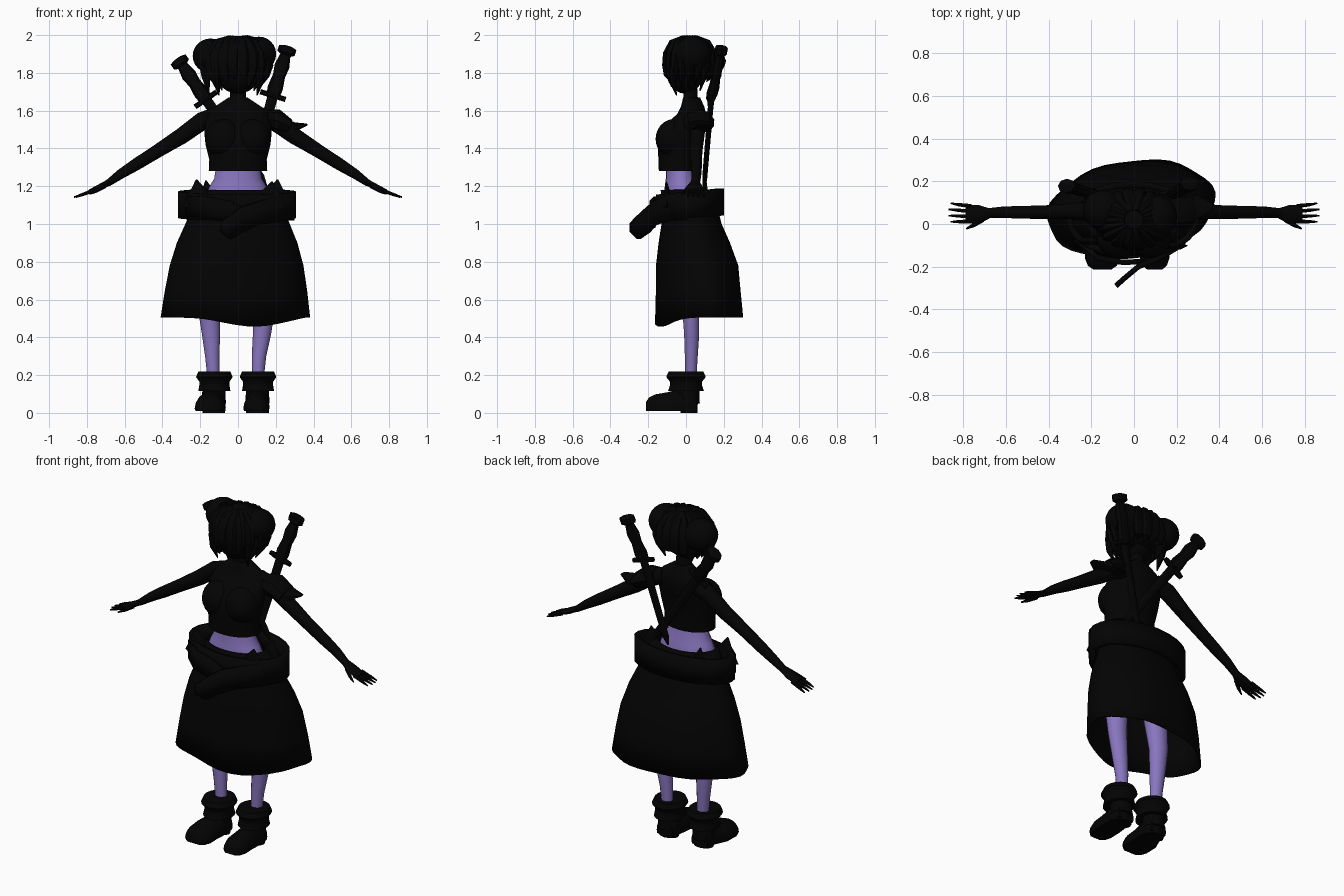
import bpy, math
from mathutils import Vector

cube = bpy.data.objects.get("Cube")
if cube:
    bpy.data.objects.remove(cube)


def material(name, rgb):
    m = bpy.data.materials.new(name)
    m.use_nodes = True
    m.diffuse_color = (*rgb, 1)
    bsdf = m.node_tree.nodes["Principled BSDF"]
    bsdf.inputs["Base Color"].default_value = (*rgb, 1)
    bsdf.inputs["Roughness"].default_value = 0.9
    return m


BLACK = material("black", (0.001, 0.001, 0.001))
PURPLE = material("purple", (0.25, 0.18, 0.52))


def build(name, verts, faces, mat=BLACK, thick=0):
    me = bpy.data.meshes.new(name)
    me.from_pydata([tuple(v) for v in verts], [], faces)
    me.materials.append(mat)
    for p in me.polygons:
        p.use_smooth = True
    me.set_sharp_from_angle(angle=math.radians(40))
    ob = bpy.data.objects.new(name, me)
    bpy.context.collection.objects.link(ob)
    if thick:
        mod = ob.modifiers.new("thickness", "SOLIDIFY")
        mod.thickness, mod.offset = thick, 0
    return ob


def bridge(name, rings, mat=BLACK, caps=True, thick=0):
    """Join equal rings of points into a skin."""
    n = len(rings[0])
    verts = [v for r in rings for v in r]
    faces = []
    for i in range(len(rings) - 1):
        for j in range(n):
            k = (j + 1) % n
            faces.append((i*n + j, i*n + k, i*n + n + k, i*n + n + j))
    if caps:
        faces.append(tuple(reversed(range(n))))
        faces.append(tuple(range(len(verts) - n, len(verts))))
    return build(name, verts, faces, mat, thick)


def loft(name, sections, mat=BLACK, n=20):
    """Stack level ellipses given as (x, y, z, rx, ry)."""
    ring = [math.tau * j / n for j in range(n)]
    return bridge(name, [[(x + a*math.cos(t), y + b*math.sin(t), z) for t in ring]
                         for x, y, z, a, b in sections], mat)


def tube(name, path, mat=BLACK, n=10, ref=(0, 1, 0), floor=None):
    """Sweep an ellipse along (x, y, z, radius across ref, radius along ref)."""
    pts = [Vector(p[:3]) for p in path]
    rings = []
    for i, p in enumerate(path):
        d = (pts[min(i + 1, len(pts) - 1)] - pts[max(i - 1, 0)]).normalized()
        u = d.cross(Vector(ref)).normalized()
        v = d.cross(u)
        ring = [pts[i] + u*p[3]*math.cos(math.tau*j/n) + v*p[4]*math.sin(math.tau*j/n)
                for j in range(n)]
        if floor is not None:
            for q in ring:
                q.z = max(q.z, floor)
        rings.append(ring)
    return bridge(name, rings, mat)


def ball(name, center, radii, mat=BLACK):
    bpy.ops.mesh.primitive_uv_sphere_add(segments=20, ring_count=12, location=center)
    ob = bpy.context.object
    ob.name, ob.scale = name, radii
    ob.data.materials.append(mat)
    bpy.ops.object.shade_smooth_by_angle()
    return ob


def ribbon(name, path, closed=False, thick=0.025):
    """Upright strip given as (x, y, bottom z, top z)."""
    n = len(path)
    verts = [(x, y, z) for x, y, a, b in path for z in (a, b)]
    faces = [(2*i, 2*((i + 1) % n), 2*((i + 1) % n) + 1, 2*i + 1)
             for i in range(n if closed else n - 1)]
    return build(name, verts, faces, BLACK, thick)


# Head and neck
ball("head", (0, -0.005, 1.81), (0.12, 0.1, 0.12))
loft("neck", [(0, .025, 1.6, .07, .05), (0, .025, 1.66, .043, .038), (0, .02, 1.76, .04, .037)])

# Hair cap, side bunches and hanging locks
ball("hair_cap", (0.0, 0.022, 1.87), (0.17, 0.135, 0.125))
ball("hair_bunch_right", (-0.145, 0.065, 1.89), (0.095, 0.095, 0.092))
ball("hair_bunch_left", (0.11, 0.035, 1.9), (0.092, 0.1, 0.092))
for i in range(18):
    t = math.tau * i / 18
    c, s = math.cos(t), math.sin(t)
    tip = 1.715 + 0.025 * math.sin(i * 2.4) + 0.055 * abs(s)**3
    tube(f"hair_lock_{i}", [
        (.04*c, .02 + .04*s, 1.982, .02, .015),
        (.11*c, .02 + .09*s, 1.955, .03, .025),
        (.15*c, .022 + .122*s, 1.9, .034, .025),
        (.155*c, .022 + .128*s, 1.84, .032, .023),
        (.14*c, .02 + .122*s, 1.79, .028, .018),
        (.11*c, .01 + .1*s, tip, .003, .003)], n=7)
for side in (-1, 1):
    tube("cheek_lock", [(side*.12, -.07, 1.83, .025, .02), (side*.115, -.07, 1.75, .02, .016),
                        (side*.1, -.05, 1.68, .003, .003)], n=7)
tube("side_lock", [(-.18, .03, 1.87, .035, .03), (-.17, .02, 1.78, .025, .02),
                   (-.155, .01, 1.69, .003, .003)], n=7)

# Bare waist and cropped top
loft("waist", [(0, -.015, 1.0, .18, .11), (0, -.02, 1.15, .172, .1), (0, -.022, 1.2, .15, .09),
               (0, -.025, 1.24, .126, .082), (0, -.03, 1.31, .115, .075)], PURPLE)
loft("cropped_top", [(0, -.038, 1.28, .155, .106), (0, -.038, 1.34, .152, .108),
                     (0, -.035, 1.42, .172, .115), (0, -.025, 1.48, .178, .115),
                     (0, .005, 1.54, .172, .1),
                     (0, .03, 1.58, .165, .078), (0, .035, 1.62, .125, .062),
                     (0, .03, 1.67, .05, .045)], n=24)
for side in (-1, 1):
    ball("chest", (side*.075, -.065, 1.45), (.1, .096, .105))

# Arms with hands and fingers
for side in (-1, 1):
    tube("arm", [(side*x, y, z, r, q) for x, y, z, r, q in (
        (.1, .05, 1.575, .05, .05), (.19, .06, 1.545, .048, .048), (.3, .06, 1.465, .043, .038),
        (.42, .055, 1.39, .036, .033), (.54, .055, 1.315, .032, .031),
        (.62, .055, 1.265, .026, .027), (.69, .05, 1.215, .018, .024))])
    tube("palm", [(side*.68, .05, 1.222, .017, .025), (side*.73, .045, 1.195, .017, .045),
                  (side*.785, .045, 1.172, .011, .042)], n=8)
    for f in range(4):
        y = .012 + .024*f
        reach = .85 + .02 * math.sin(math.pi * (f + .5) / 4)
        tube(f"finger_{f}", [(side*.765, y, 1.178, .01, .011),
                             (side*.82, y*1.1 - .002, 1.157, .009, .009),
                             (side*reach, y*1.2 - .004, 1.142, .004, .004)], n=6)
    tube("thumb", [(side*.71, .02, 1.2, .012, .014), (side*.75, -.005, 1.175, .01, .01),
                   (side*.785, -.022, 1.158, .004, .004)], n=6, ref=(0, 0, 1))

# Shoulder guard on the left arm
tube("shoulder_guard", [(.15, .06, 1.56, .05, .07), (.2, .065, 1.55, .06, .085),
                        (.27, .07, 1.515, .04, .078)], n=8)
tube("shoulder_guard_flap", [(.22, .075, 1.53, .04, .075), (.3, .08, 1.512, .026, .06),
                             (.367, .08, 1.527, .005, .02)], n=6)


# Two swords crossed on the back
def sword(label, pommel, guard, tip):
    a, b, e = Vector(pommel), Vector(guard), Vector(tip)
    grip = ((0, .028), (.02, .048), (.14, .048), (.18, .028), (.4, .04), (.6, .033), (.85, .041), (1, .035))
    tube(label + "_handle", [(*a.lerp(b, t), r, r*.7) for t, r in grip], n=8)
    across = (a - b).cross(Vector((0, 1, 0))).normalized()
    tube(label + "_guard", [(*(b + across*s), .014, r) for s, r in
                            ((-.07, .012), (-.04, .02), (.04, .02), (.07, .012))], n=6)
    tube(label + "_blade", [(*b, .028, .012), (*b.lerp(e, .9), .024, .009), (*e, .006, .004)], n=6)


sword("left_sword", (.265, .19, 1.94), (.185, .14, 1.68), (.05, .1, 1.19))
sword("right_sword", (-.32, .18, 1.875), (-.17, .13, 1.66), (.15, .09, 1.2))

# Skirt, open below, rippled toward the hem and dipping at the front
N = 40
rings = []
for y, z, rx, ry in ((-.01, 1.18, .18, .12), (.015, 1.12, .225, .14), (.03, 1.0, .272, .155),
                     (.045, .9, .315, .185), (.06, .78, .35, .213), (.066, .65, .372, .218),
                     (.07, .505, .39, .224)):
    flare = max(0, (1.1 - z) / .6)
    ring = []
    for j in range(N):
        t = math.tau * j / N
        k = 1 + .02 * flare * math.sin(7*t)
        x = rx * k * math.cos(t)
        dip = flare**4 * max(0, math.cos(t + 1.3))**6
        ring.append((x - .014*flare, y + ry*k*math.sin(t) + .11*flare*x, z - .05*dip))
    rings.append(ring)
bridge("skirt", rings, caps=False, thick=.008)

# Tied sash around the hips, tilted down to the front, with a loose end
sash = []
for j in range(24):
    t = math.tau * j / 24
    y = .02 + .165*math.sin(t)
    sash.append((-.005 + .298*math.cos(t), y, 1.03 + .08*y, 1.17 + .1*y))
ribbon("sash", sash, closed=True, thick=.03)
ribbon("sash_end", [(.29, 0, 1.02, 1.17), (.22, -.1, 1.015, 1.15), (.11, -.165, .995, 1.12),
                    (.02, -.2, .955, 1.09), (-.04, -.25, .92, 1.045), (-.085, -.29, .96, 1.005)])
ribbon("sash_fold", [(-.27, -.07, 1.04, 1.15), (-.17, -.16, 1.035, 1.145), (-.05, -.18, 1.015, 1.125),
                     (.05, -.175, .98, 1.08)])

# Pointed flaps above the sash
for x, y, z, w in ((-.22, -.08, 1.235, .07), (.18, -.1, 1.225, .07),
                   (.21, .03, 1.235, .07), (-.17, .1, 1.23, .05)):
    tube("waist_flap", [(x*1.02, y*1.02, 1.08, w, .02), (x*.94, y, 1.175, w*.65, .018),
                        (x, y*1.05, z, .004, .004)], n=6)

# Legs and boots
for side, foot_x, toe_x, width, shift in ((-1, -.128, -.148, .08, .008), (1, .103, .097, .067, -.008)):
    tube("leg", [(side*.1, -.01, 1.02, .085, .08), (side*(.14 + shift), .005, .75, .07, .062),
                 (side*(.146 + shift), .025, .55, .058, .046),
                 (side*(.135 + shift), .03, .42, .048, .041),
                 (foot_x + side*.008, .028, .3, .038, .035),
                 (foot_x, .025, .15, .03, .028)], PURPLE, n=14)
    c = foot_x + .003
    loft("boot_cuff", [(c, 0, .115, .06, .06), (c, 0, .115, .085, .095), (c, 0, .145, .08, .085),
                       (c, 0, .165, .08, .085), (c, 0, .19, .097, .105), (c, 0, .218, .085, .092),
                       (c, .01, .215, .045, .04)])
    loft("boot_shaft", [(foot_x, .015, .05, .064, .058), (foot_x, .01, .14, .06, .06)])
    loft("boot_heel", [(foot_x, .015, 0, .06, .045), (foot_x, .015, .06, .063, .048)], n=12)
    tube("boot_foot", [(foot_x, .055, .03, .054, .08), (foot_x, -.01, .03, .064, .1),
                       (toe_x, -.09, .025, width, .085), (toe_x, -.16, .022, width + .002, .076),
                       (toe_x, -.195, .022, width*.85, .06), (toe_x, -.212, .022, width*.55, .035)],
         n=16, ref=(0, 0, 1), floor=.01)
